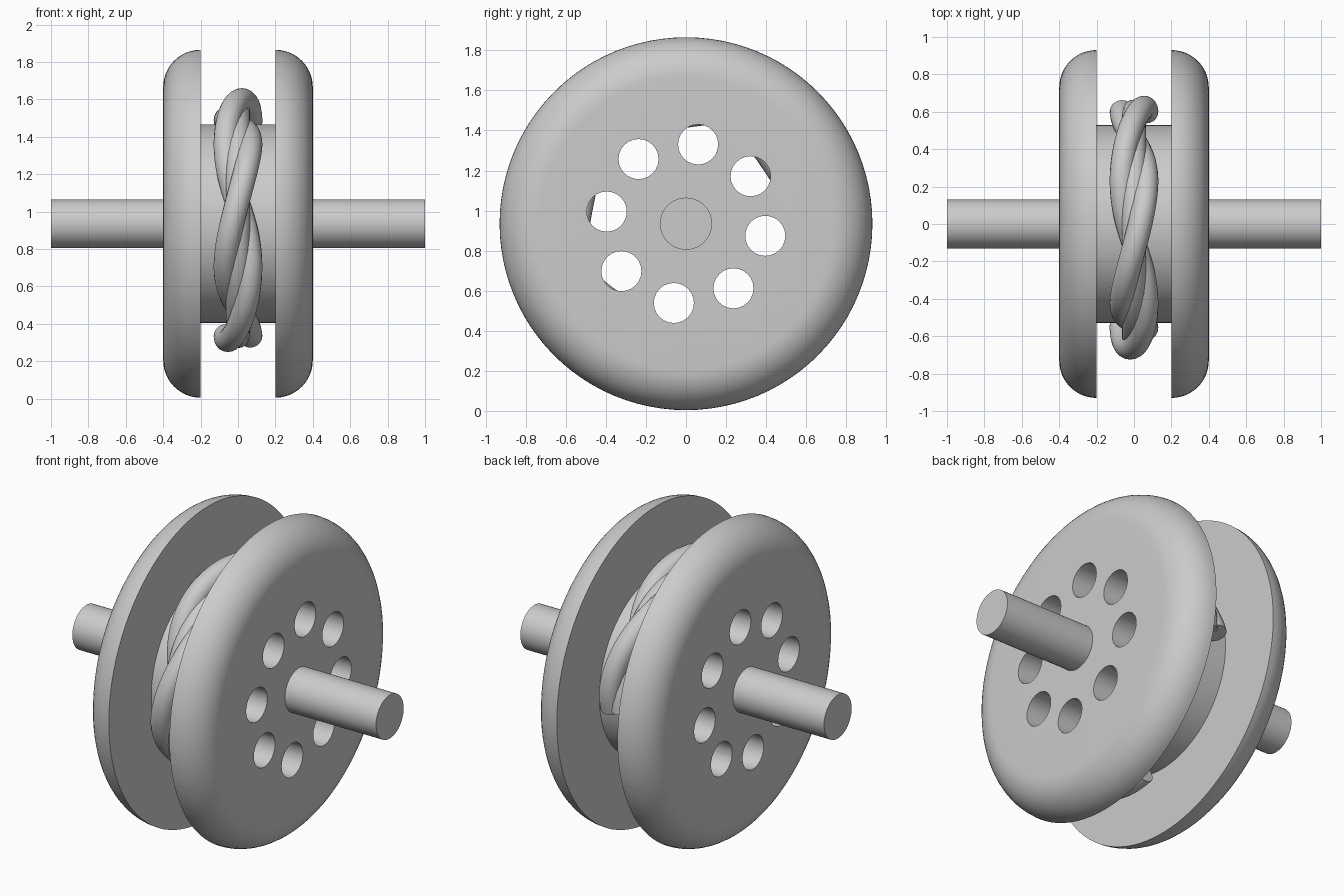
import bpy, bmesh, math
from mathutils import Matrix, Vector

cube = bpy.data.objects.get("Cube")
if cube:
    bpy.data.objects.remove(cube, do_unlink=True)

TAU = math.tau
CENTRE_Z = 0.935
AXLE_R, HUB_R, RIM_R = 0.13, 0.53, 0.93
INNER_X, OUTER_X = 0.2, 0.4
ROUND = OUTER_X - INNER_X

grey = bpy.data.materials.new("plain grey")
grey.use_nodes = True
grey.diffuse_color = (0.6, 0.6, 0.6, 1)
grey.node_tree.nodes["Principled BSDF"].inputs["Base Color"].default_value = grey.diffuse_color


def make_object(name, bm):
    bmesh.ops.recalc_face_normals(bm, faces=bm.faces[:])
    mesh = bpy.data.meshes.new(name)
    bm.to_mesh(mesh)
    bm.free()
    mesh.materials.append(grey)
    obj = bpy.data.objects.new(name, mesh)
    obj.location.z = CENTRE_Z
    bpy.context.collection.objects.link(obj)
    return obj


def smooth(obj):
    bpy.ops.object.select_all(action='DESELECT')
    obj.select_set(True)
    bpy.context.view_layer.objects.active = obj
    bpy.ops.object.shade_smooth_by_angle(angle=math.radians(35))


def add_rod(bm, radius, length, sides, y=0, z=0):
    """Capped cylinder along x."""
    place = Matrix.Translation((0, y, z)) @ Matrix.Rotation(math.pi / 2, 4, 'Y')
    bmesh.ops.create_cone(bm, cap_ends=True, segments=sides, radius1=radius,
                          radius2=radius, depth=length, matrix=place)


def skin(bm, rings):
    """Capped tube through a list of equal rings of points."""
    loops = [[bm.verts.new(p) for p in ring] for ring in rings]
    n = len(loops[0])
    for a, b in zip(loops, loops[1:]):
        for i in range(n):
            j = (i + 1) % n
            bm.faces.new((a[i], a[j], b[j], b[i]))
    bm.faces.new(loops[0])
    bm.faces.new(loops[-1])


# Spool: hub and two flanges with rounded outer edges, turned about x
half = [(INNER_X, HUB_R), (INNER_X, RIM_R)]
for i in range(1, 13):
    a = i / 12 * math.pi / 2
    half.append((INNER_X + ROUND * math.sin(a), RIM_R - ROUND * (1 - math.cos(a))))
profile = [(-x, r) for x, r in reversed(half)] + half
SIDES = 96
bm = bmesh.new()
skin(bm, [[(x, r * math.cos(TAU * k / SIDES), r * math.sin(TAU * k / SIDES))
           for k in range(SIDES)] for x, r in profile])
spool = make_object("spool", bm)

# Ring of eight holes bored right through the spool
bm = bmesh.new()
for k in range(8):
    a = math.radians(36.3 + 45 * k)
    add_rod(bm, 0.1, 1.2, 24, 0.4 * math.cos(a), 0.4 * math.sin(a))
cutter = make_object("hole_cutter", bm)
cutter.hide_render = True
cut = spool.modifiers.new("holes", 'BOOLEAN')
cut.operation = 'DIFFERENCE'
cut.solver = 'EXACT'
cut.object = cutter
bpy.context.view_layer.update()
bored = bpy.data.meshes.new_from_object(
    spool.evaluated_get(bpy.context.evaluated_depsgraph_get()))
spool.modifiers.clear()
spool.data = bored
bpy.data.objects.remove(cutter, do_unlink=True)
smooth(spool)

# Axle
bm = bmesh.new()
add_rod(bm, AXLE_R, 2, 48)
smooth(make_object("axle", bm))

# Rope: two strands twisted twice round a core, over three quarters of the hub
ROPE_R, STRAND_R, STEPS = 0.6, 0.065, 160
SWEEP = 0.75 * TAU


def strand(name, offset, phase):
    def point(t):
        a, twist = t * SWEEP, t * 2 * TAU + phase
        r = ROPE_R + offset * math.sin(twist)
        return Vector((offset * math.cos(twist), r * math.cos(a), r * math.sin(a)))

    rings = []
    for i in range(STEPS + 1):
        t = i / STEPS
        p = point(t)
        tangent = (point(t + 0.001) - point(t - 0.001)).normalized()
        side = Vector((1, 0, 0))
        side = (side - tangent * side.dot(tangent)).normalized()
        up = tangent.cross(side)
        rings.append([p + STRAND_R * (side * math.cos(TAU * k / 20) + up * math.sin(TAU * k / 20))
                      for k in range(20)])
    bm = bmesh.new()
    skin(bm, rings)
    smooth(make_object(name, bm))


strand("rope_core", 0, 0)
strand("rope_strand_a", STRAND_R, 0)
strand("rope_strand_b", STRAND_R, math.pi)
